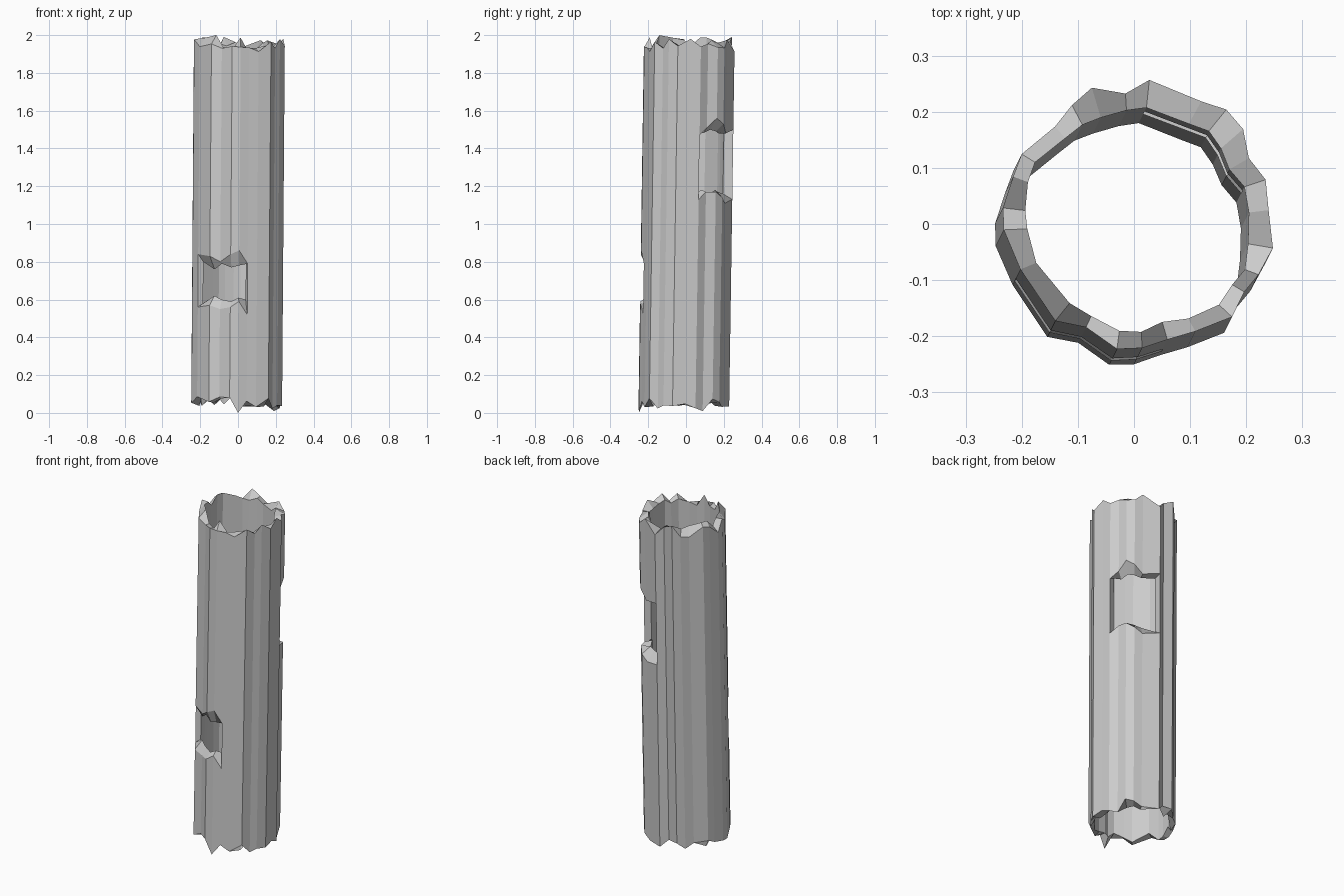
import bpy, bmesh, random
from mathutils import Vector

if "Cube" in bpy.data.objects:
    bpy.data.objects.remove(bpy.data.objects["Cube"])

random.seed(4)

# Outer outline of the log at its top, counter-clockwise from +x
OUTER = [(.248, -.042), (.24, .025), (.235, .08), (.205, .118), (.195, .17), (.165, .205),
         (.12, .219), (.028, .258), (-.015, .233), (-.075, .243), (-.11, .213), (-.14, .175),
         (-.2, .125), (-.215, .085), (-.233, .03), (-.232, -.01), (-.202, -.08), (-.14, -.172),
         (-.085, -.183), (-.03, -.222), (.015, -.22), (.06, -.205), (.11, -.19), (.175, -.165),
         (.197, -.12), (.222, -.09)]
# Wall thickness at each outline point
WALL = [.045, .035, .04, .04, .053, .05, .045, .05, .03, .055, .04, .028, .028, .028, .04, .042,
        .03, .04, .022, .033, .028, .033, .026, .032, .025, .026]
N = len(OUTER)
LEAN = Vector((-.015, -.03))          # sideways drift from top to bottom

# Windows: first column, then outer bottom/top and inner bottom/top heights
HOLES = [
    (16, [.56, .57, .55, .56, .59, .52], [.84, .83, .80, .84, .86, .79],
         [.58, .62, .60, .59, .61, .60], [.80, .76, .79, .77, .78, .79]),
    (2, [1.13, 1.17, 1.17, 1.14, 1.11, 1.13], [1.47, 1.51, 1.56, 1.53, 1.48, 1.50],
        [1.17, 1.18, 1.16, 1.18, 1.17, 1.16], [1.49, 1.48, 1.50, 1.49, 1.48, 1.49]),
]

# Splintered end heights, [outer, inner] per column
low = [[random.uniform(.02, .09), random.uniform(.03, .11)] for _ in range(N)]
high = [[random.uniform(1.91, 1.98), random.uniform(1.92, 1.99)] for _ in range(N)]
low[20][0], low[3][0] = 0, .01
high[17][1], high[9][0] = 2, 1.99

bm = bmesh.new()


def point(col, ring, z):
    p = Vector(OUTER[col])
    if ring:
        p -= p.normalized() * WALL[col]
    p += LEAN * (1 - z / 2)
    return bm.verts.new((p.x, p.y, z))


def quad(*corners):
    bm.faces.new([point(*c) for c in corners])


def block(i, lo, hi):
    """One stave between columns i and i+1; lo/hi give [outer, inner] heights of both columns."""
    j = (i + 1) % N
    a, b, c, d = lo[0], lo[1], hi[0], hi[1]
    quad((i, 0, a[0]), (j, 0, b[0]), (j, 0, d[0]), (i, 0, c[0]))      # bark
    quad((j, 1, b[1]), (i, 1, a[1]), (i, 1, c[1]), (j, 1, d[1]))      # hollow
    quad((i, 0, c[0]), (j, 0, d[0]), (j, 1, d[1]), (i, 1, c[1]))      # upper rim
    quad((j, 0, b[0]), (i, 0, a[0]), (i, 1, a[1]), (j, 1, b[1]))      # lower rim


def plain(i, lo, hi):
    """Full height stave without rims doubled: same as a block from end to end."""
    j = (i + 1) % N
    block(i, (lo[i], lo[j]), (hi[i], hi[j]))


# Staves, split above and below where a window passes
for i in range(N):
    hole = next((h for h in HOLES if h[0] <= i < h[0] + 5), None)
    if hole is None:
        plain(i, low, high)
        continue
    s, olo, ohi, ilo, ihi = hole
    k = i - s
    sill = [(olo[m], ilo[m]) for m in (k, k + 1)]
    head = [(ohi[m], ihi[m]) for m in (k, k + 1)]
    block(i, (low[i], low[i + 1]), sill)
    block(i, head, (high[i], high[i + 1]))

# Side jambs of the windows
for s, olo, ohi, ilo, ihi in HOLES:
    quad((s, 0, olo[0]), (s, 0, ohi[0]), (s, 1, ihi[0]), (s, 1, ilo[0]))
    e = s + 5
    quad((e, 1, ilo[5]), (e, 1, ihi[5]), (e, 0, ohi[5]), (e, 0, olo[5]))

bmesh.ops.remove_doubles(bm, verts=bm.verts, dist=1e-5)
mesh = bpy.data.meshes.new("hollow_log")
bm.to_mesh(mesh)
bm.free()
bpy.context.collection.objects.link(bpy.data.objects.new("hollow_log", mesh))
